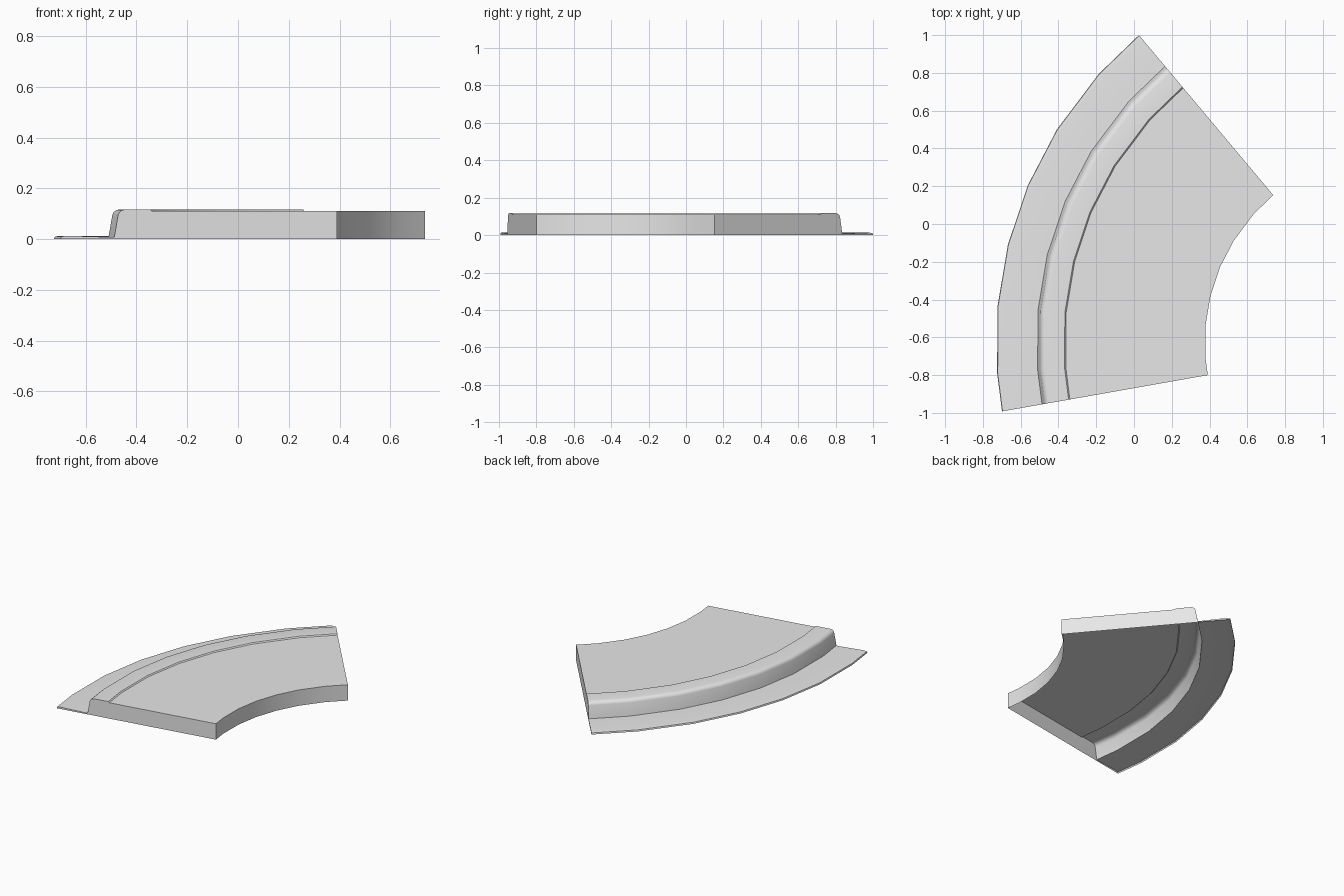
import bpy
import bmesh
from math import cos, sin, radians

if "Cube" in bpy.data.objects:
    bpy.data.objects.remove(bpy.data.objects["Cube"], do_unlink=True)

CENTRE = (1.389, -0.624)
ANGLES = [190, 184.5, 175, 166, 157, 148, 138, 130]
INNER, SEAM, FOOT, OUTER = 1.014, 1.755, 1.905, 2.12
TOP = 0.11

concrete = bpy.data.materials.new("light_grey_concrete")
concrete.use_nodes = True
grey = (0.8, 0.8, 0.8, 1)
concrete.diffuse_color = grey
concrete.node_tree.nodes["Principled BSDF"].inputs["Base Color"].default_value = grey


def sweep(name, profile, cap_closure):
    """Sweep a (radius, height) profile round the bend, cap both ends, leave the underside open."""
    bm = bmesh.new()

    def point(r, z, a):
        return bm.verts.new((CENTRE[0] + r * cos(radians(a)),
                             CENTRE[1] + r * sin(radians(a)), z))

    rows = [[point(r, z, a) for r, z in profile] for a in ANGLES]
    for row, following in zip(rows, rows[1:]):
        for i in range(len(profile) - 1):
            bm.faces.new((row[i], row[i + 1], following[i + 1], following[i]))
    for row, a in ((rows[0], ANGLES[0]), (rows[-1], ANGLES[-1])):
        bm.faces.new(row + [point(r, z, a) for r, z in cap_closure])

    # Turn the open shell so its upper side faces up
    bmesh.ops.recalc_face_normals(bm, faces=bm.faces)
    if sum(f.normal.z * f.calc_area() for f in bm.faces) < 0:
        bmesh.ops.reverse_faces(bm, faces=bm.faces)

    mesh = bpy.data.meshes.new(name)
    bm.to_mesh(mesh)
    bm.free()
    mesh.materials.append(concrete)
    obj = bpy.data.objects.new(name, mesh)
    bpy.context.collection.objects.link(obj)
    bpy.ops.object.select_all(action="DESELECT")
    obj.select_set(True)
    bpy.context.view_layer.objects.active = obj
    bpy.ops.object.shade_smooth_by_angle(angle=radians(35))
    return obj


# Flat pavement with its inner wall
sweep("pavement_slab", [(INNER, 0), (INNER, TOP), (SEAM, TOP)], [(SEAM, 0)])

# Raised kerb with a rounded, sloping road side
sweep("kerb",
      [(SEAM, TOP), (1.762, 0.117), (1.86, 0.117), (1.875, 0.114),
       (1.886, 0.105), (1.89, 0.095), (FOOT, 0.009)],
      [(FOOT, 0), (SEAM, 0)])

# Thin gutter strip with a small outer lip
sweep("gutter",
      [(FOOT, 0.009), (1.925, 0.008), (2.095, 0.013), (2.117, 0.01), (OUTER, 0)],
      [(FOOT, 0)])
